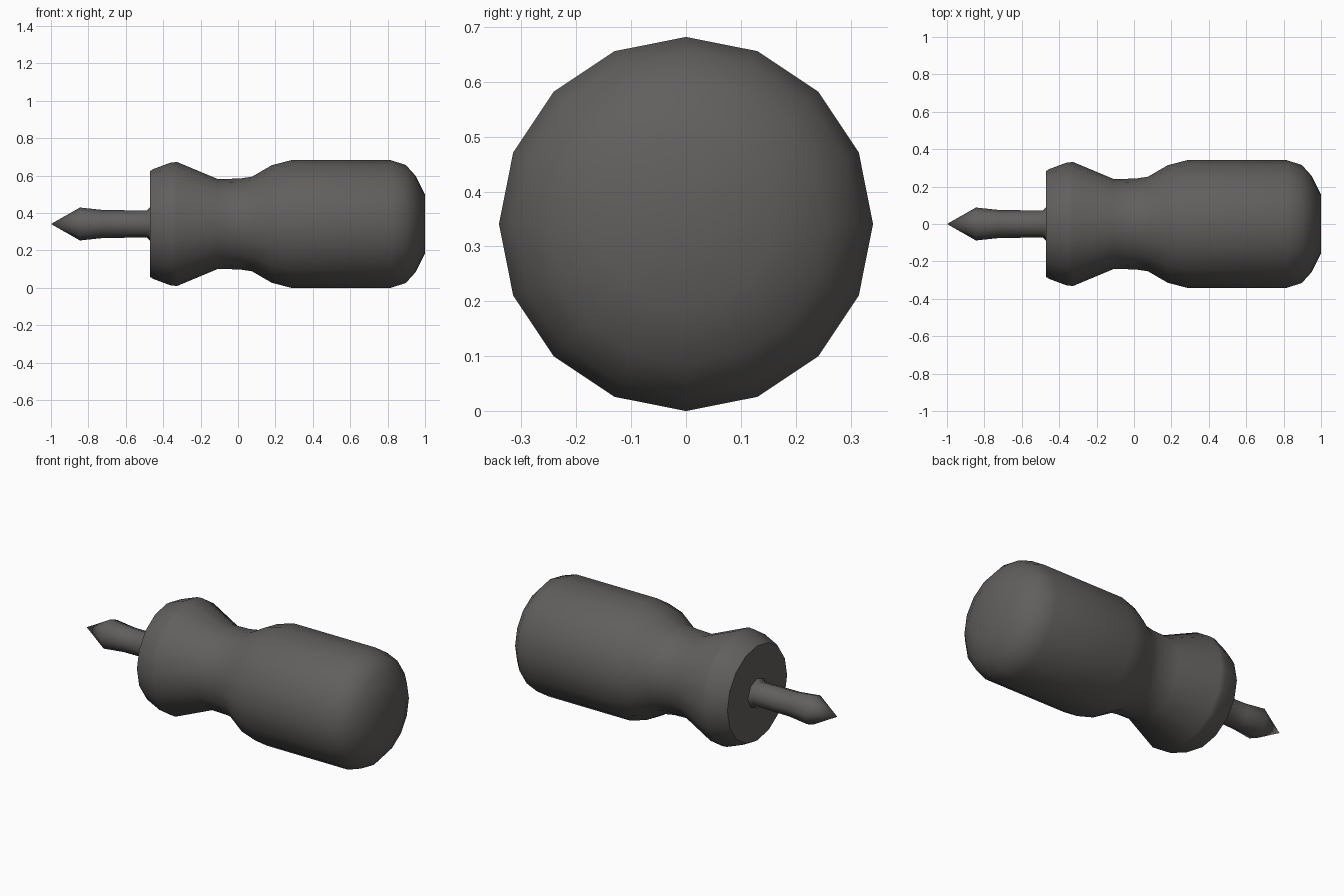
import bpy, bmesh, math

if "Cube" in bpy.data.objects:
    bpy.data.objects.remove(bpy.data.objects["Cube"])

AXIS_Z = 0.341

grey = bpy.data.materials.new("dark grey")
grey.diffuse_color = (0.12, 0.115, 0.11, 1)
grey.use_nodes = True
grey.node_tree.nodes["Principled BSDF"].inputs["Base Color"].default_value = grey.diffuse_color


def lathe(name, profile, sides, sharp_deg):
    """Revolve (x, radius) points around the long x axis; radius 0 makes a point."""
    bm = bmesh.new()
    rings = []
    for x, r in profile:
        if r == 0:
            rings.append([bm.verts.new((x, 0, AXIS_Z))])
            continue
        rings.append([bm.verts.new((x, r * math.sin(a), AXIS_Z + r * math.cos(a)))
                      for a in (2 * math.pi * i / sides for i in range(sides))])
    for a, b in zip(rings, rings[1:]):
        for i in range(sides):
            j = (i + 1) % sides
            if len(a) == 1:
                bm.faces.new((a[0], b[i], b[j]))
            else:
                bm.faces.new((a[i], a[j], b[j], b[i]))
    for ring in (rings[0], rings[-1]):
        if len(ring) > 1:
            bm.faces.new(ring)
    bmesh.ops.recalc_face_normals(bm, faces=bm.faces)
    me = bpy.data.meshes.new(name)
    bm.to_mesh(me)
    bm.free()
    me.shade_smooth()
    me.set_sharp_from_angle(angle=math.radians(sharp_deg))
    me.materials.append(grey)
    ob = bpy.data.objects.new(name, me)
    bpy.context.collection.objects.link(ob)
    return ob


# Handle: collar, waist, grip and rounded butt
lathe("handle", [(-0.471, 0.282), (-0.455, 0.293), (-0.358, 0.329), (-0.325, 0.331),
                 (-0.107, 0.240), (0.01, 0.243), (0.075, 0.253), (0.18, 0.314),
                 (0.283, 0.341), (0.818, 0.341), (0.898, 0.315), (0.95, 0.257),
                 (1.0, 0.157)], 16, 45)

# Shaft with pointed tip and a small flare at the collar
lathe("shaft", [(-1.0, 0), (-0.845, 0.088), (-0.722, 0.075), (-0.487, 0.072),
                (-0.469, 0.09), (-0.44, 0.09)], 8, 55)
